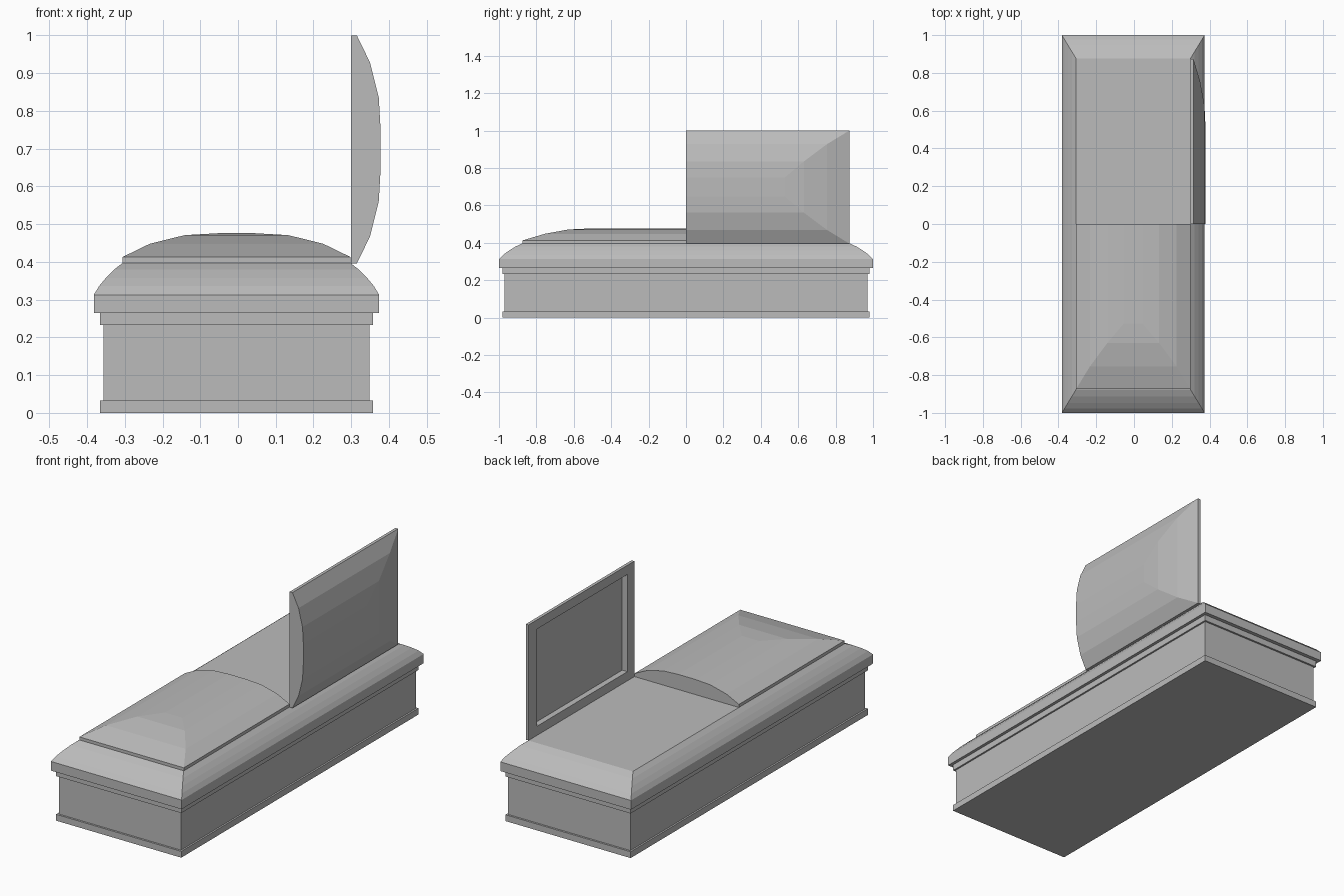
import bpy, bmesh
from mathutils import Matrix, Vector

if "Cube" in bpy.data.objects:
    bpy.data.objects.remove(bpy.data.objects["Cube"])

grey = bpy.data.materials.new("plain grey")
grey.diffuse_color = (0.5, 0.5, 0.5, 1)
grey.use_nodes = True
grey.node_tree.nodes["Principled BSDF"].inputs["Base Color"].default_value = grey.diffuse_color
CX = -0.004  # casket centre line


def loft(name, rings, matrix=Matrix()):
    """Skin a stack of rectangles (x0, x1, y0, y1, z) and cap both ends."""
    bm = bmesh.new()
    loops = []
    for x0, x1, y0, y1, z in rings:
        corners = [(x0, y0, z), (x1, y0, z), (x1, y1, z), (x0, y1, z)]
        loops.append([bm.verts.new(matrix @ Vector(c)) for c in corners])
    for a, b in zip(loops, loops[1:]):
        for i in range(4):
            j = (i + 1) % 4
            bm.faces.new((a[i], a[j], b[j], b[i]))
    bm.faces.new(loops[0][::-1])
    bm.faces.new(loops[-1])
    bmesh.ops.recalc_face_normals(bm, faces=bm.faces)
    mesh = bpy.data.meshes.new(name)
    bm.to_mesh(mesh)
    bm.free()
    mesh.materials.append(grey)
    obj = bpy.data.objects.new(name, mesh)
    bpy.context.collection.objects.link(obj)
    return obj


def centred(hx, hy, z):
    return (CX - hx, CX + hx, -hy, hy, z)


# body: plinth, wall, trim, ledge, then the curved shoulder up to the deck
profile = [(0.362, 0.98, 0), (0.362, 0.98, 0.033),
           (0.353, 0.97, 0.033), (0.353, 0.97, 0.233),
           (0.362, 0.98, 0.233), (0.362, 0.98, 0.265),
           (0.378, 1.0, 0.265)]
for t, h in [(0, 0), (0.18, 0.27), (0.42, 0.53), (0.7, 0.79), (1, 1)]:
    profile.append((0.378 - 0.076 * t, 1.0 - 0.125 * t, 0.313 + 0.084 * h))
loft("casket_body", [centred(*p) for p in profile])

# half lid: recessed underside, thin rim, dome hipped at one end
lid = [(-0.254, 0.254, -0.805, -0.057, 0.03),
       (-0.254, 0.254, -0.805, -0.057, 0)]
for hx, end, z in [(0.302, 0.873, 0), (0.302, 0.873, 0.016),
                   (0.23, 0.755, 0.051), (0.137, 0.63, 0.074),
                   (0.05, 0.527, 0.079)]:
    lid.append((-hx, hx, -end, 0, z))

# closed half lies on the deck
loft("closed_lid", lid, Matrix.Translation((CX, 0, 0.397)))

# open half stands on the hinge side: mirrored in y, its top facing +x
stand = Matrix(((0, 0, 1, 0.299), (0, -1, 0, 0), (1, 0, 0, 0.698), (0, 0, 0, 1)))
loft("open_lid", lid, stand)
